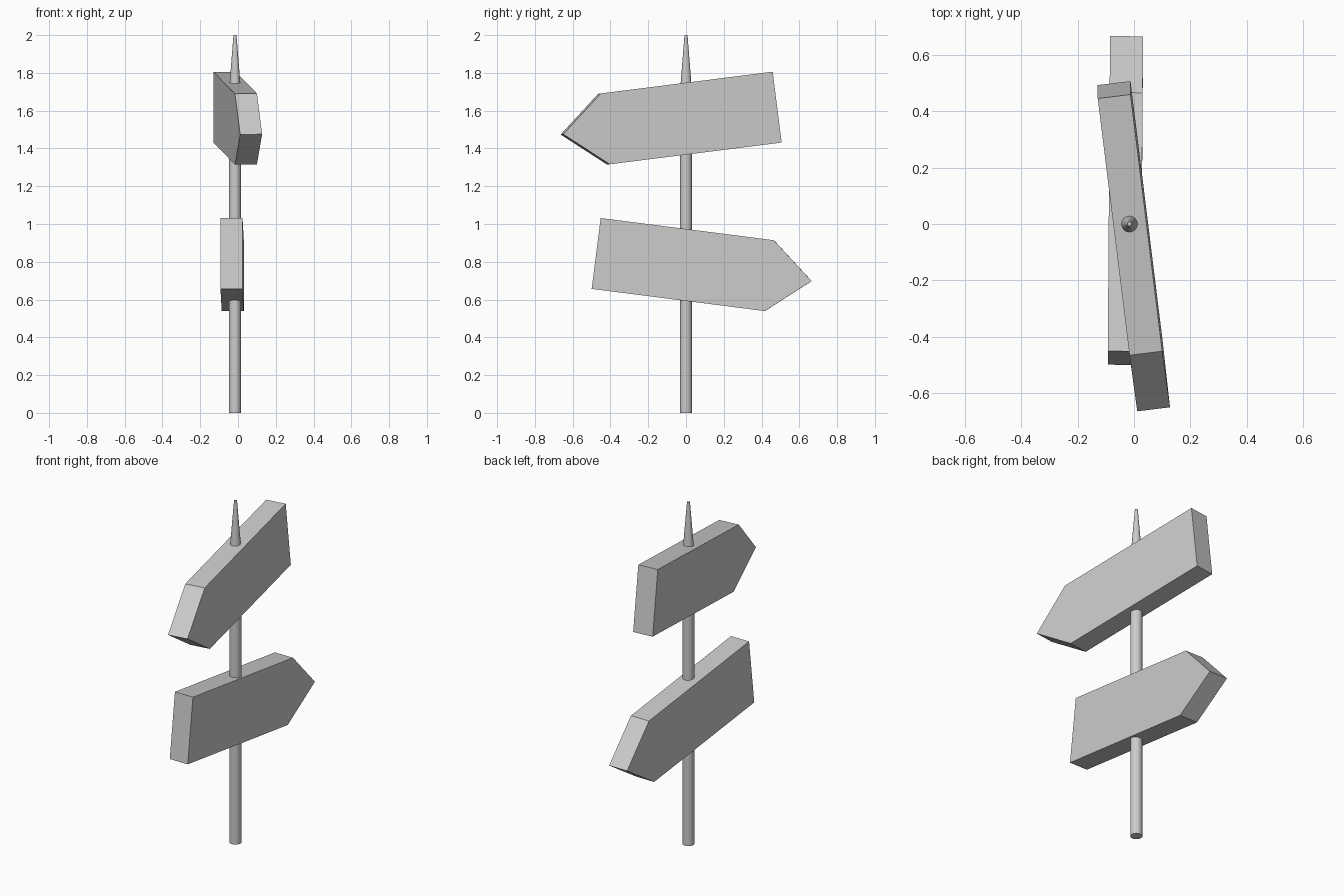
import bpy, bmesh
from math import radians
from mathutils import Euler

if "Cube" in bpy.data.objects:
    bpy.data.objects.remove(bpy.data.objects["Cube"])

POST_X = -0.016


def post_part(name, r_bottom, r_top, z0, z1):
    """Round tapered section of the post."""
    bpy.ops.mesh.primitive_cone_add(vertices=24, radius1=r_bottom, radius2=r_top,
                                    depth=z1 - z0, location=(POST_X, 0, (z0 + z1) / 2))
    ob = bpy.context.object
    ob.name = name
    bpy.ops.object.shade_smooth_by_angle(angle=radians(40))


def arrow_board(name, direction, location, pitch, yaw):
    """Pointed plank along local y, extruded through its thickness along x."""
    thick, half = 0.117, 0.189
    outline = [(-0.48, -half), (0.444, -half), (0.67, 0), (0.444, half), (-0.48, half)]
    bm = bmesh.new()
    face = bm.faces.new([bm.verts.new((-thick / 2, direction * y, z)) for y, z in outline])
    ext = bmesh.ops.extrude_face_region(bm, geom=[face])
    moved = [g for g in ext["geom"] if isinstance(g, bmesh.types.BMVert)]
    bmesh.ops.translate(bm, verts=moved, vec=(thick, 0, 0))
    bmesh.ops.recalc_face_normals(bm, faces=bm.faces)
    mesh = bpy.data.meshes.new(name)
    bm.to_mesh(mesh)
    bm.free()
    ob = bpy.data.objects.new(name, mesh)
    ob.location = location
    # yaw about the plank's own upright first, then tilt about x
    rot = Euler((radians(pitch), 0, 0)).to_matrix() @ Euler((0, 0, radians(yaw))).to_matrix()
    ob.rotation_euler = rot.to_euler()
    bpy.context.collection.objects.link(ob)


# Post: straight shaft with a tapered tip
post_part("post_shaft", 0.032, 0.032, 0.0, 1.70)
post_part("post_spike", 0.032, 0.008, 1.70, 2.0)

# Two arrow boards pointing opposite ways, both drooping at the tip
arrow_board("upper_board", -1, (-0.012, 0.003, 1.558), 7.2, 7.0)
arrow_board("lower_board", 1, (-0.031, 0.001, 0.783), -7.3, -0.4)
